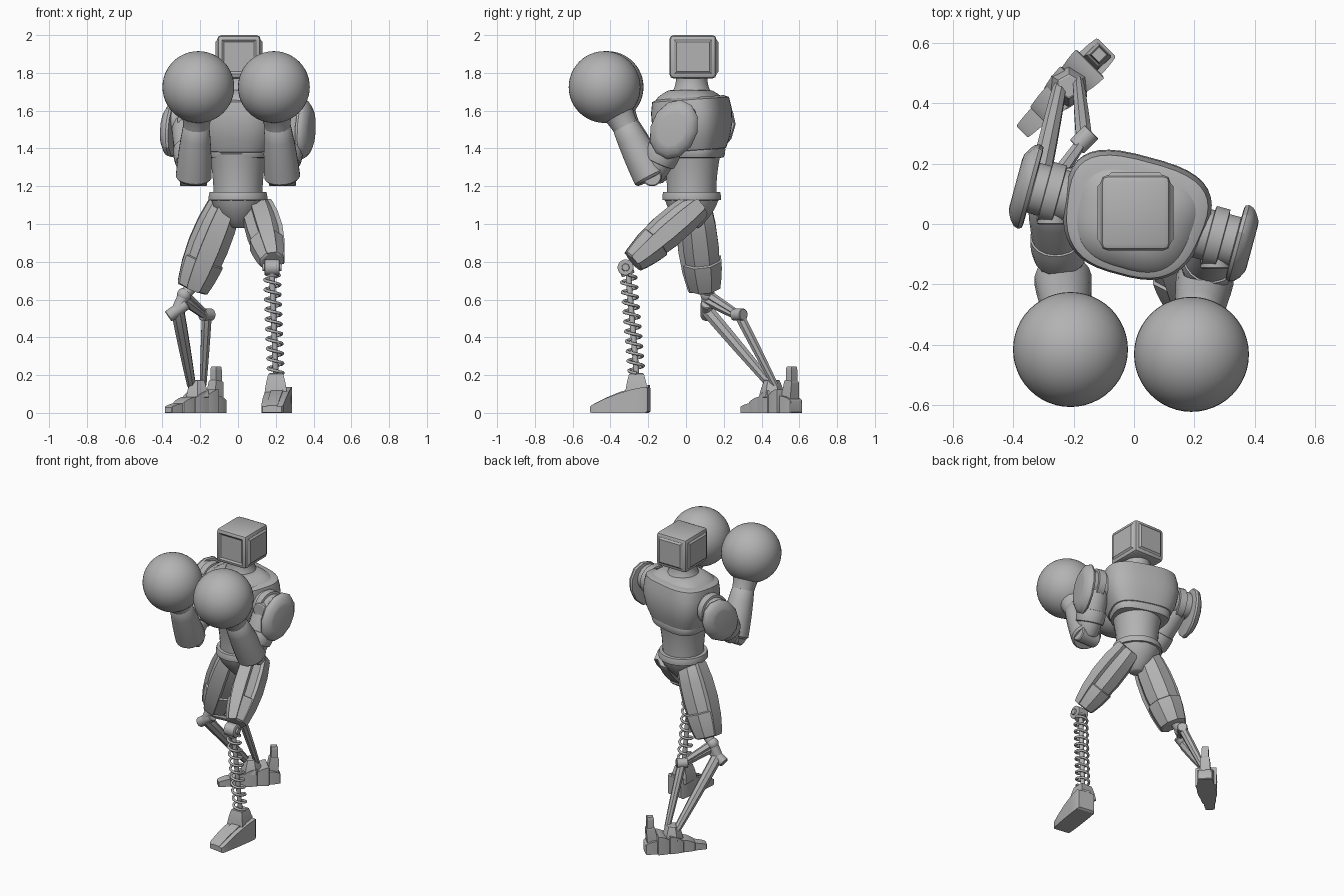
import bpy, bmesh
from math import pi, sin, cos, radians, copysign
from mathutils import Vector

cube = bpy.data.objects.get("Cube")
if cube:
    bpy.data.objects.remove(cube, do_unlink=True)

grey = bpy.data.materials.new("plain_grey")
grey.use_nodes = True
grey.diffuse_color = (0.45, 0.45, 0.45, 1)
for node in grey.node_tree.nodes:
    if node.type == 'BSDF_PRINCIPLED':
        node.inputs["Base Color"].default_value = grey.diffuse_color

RIGHT, BACK, UP = Vector((1, 0, 0)), Vector((0, 1, 0)), Vector((0, 0, 1))


def point(x, y, z):
    return Vector((x, y, z))


def finish(name, bm):
    bmesh.ops.recalc_face_normals(bm, faces=bm.faces)
    mesh = bpy.data.meshes.new(name)
    bm.to_mesh(mesh)
    bm.free()
    mesh.materials.append(grey)
    for polygon in mesh.polygons:
        polygon.use_smooth = True
    mesh.set_sharp_from_angle(angle=radians(32))
    bpy.context.collection.objects.link(bpy.data.objects.new(name, mesh))


def radius(radii, t):
    """Smooth radius through the start, middle and end values."""
    start, middle, end = radii
    return start + (end - start) * t + 4 * t * (1 - t) * (middle - (start + end) / 2)


def limb(name, a, b, radii, depths=None, sides=8, size=(1, 1), shift=(0, 0),
         hint=None, power=2, taper=0):
    """Chamfered solid from a to b; size and shift are in units of its radius."""
    axis = (b - a).normalized()
    hint = hint or (UP if abs(axis.x) > 0.9 else RIGHT)
    across = (hint - axis * hint.dot(axis)).normalized()
    outward = axis.cross(across)
    bm = bmesh.new()
    rings = []
    for t in (0, 0.04, 0.25, 0.5, 0.75, 0.96, 1):
        wide, deep = radius(radii, t), radius(depths or radii, t)
        scale = (0.88 if t in (0, 1) else 1) / cos(pi / sides)
        centre = a.lerp(b, t) + across * wide * shift[0] + outward * deep * shift[1]
        ring = []
        for i in range(sides):
            angle = 2 * pi * (i + 0.5) / sides
            u, v = (copysign(abs(c) ** (2 / power), c) * scale for c in (cos(angle), sin(angle)))
            u *= 1 + taper * v
            offset = across * u * wide * size[0] + outward * v * deep * size[1]
            ring.append(bm.verts.new(centre + offset))
        rings.append(ring)
    for lower, upper in zip(rings, rings[1:]):
        for i in range(sides):
            j = (i + 1) % sides
            bm.faces.new((lower[i], lower[j], upper[j], upper[i]))
    bm.faces.new(rings[0])
    bm.faces.new(rings[-1])
    finish(name, bm)


def rod(name, a, b, thickness):
    limb(name, a, b, [thickness] * 3, sides=20)


def pin(name, centre, half_length, thickness):
    rod(name, centre - half_length, centre + half_length, thickness)


def ball(name, centre, size):
    bm = bmesh.new()
    bmesh.ops.create_uvsphere(bm, u_segments=48, v_segments=24, radius=size)
    bmesh.ops.translate(bm, verts=bm.verts, vec=centre)
    finish(name, bm)


# Head: bevelled box with a recessed face and raised side and back panels
bm = bmesh.new()
bmesh.ops.create_cube(bm, size=0.23)
bmesh.ops.scale(bm, verts=bm.verts, vec=RIGHT + BACK * 1.08 + UP)
bmesh.ops.translate(bm, verts=bm.verts, vec=point(0.005, 0.037, 1.885))
bmesh.ops.bevel(bm, geom=bm.edges[:], offset=0.022, segments=2, affect='EDGES', profile=0.5)
for face in sorted(bm.faces, key=lambda f: -f.calc_area())[:6]:
    if abs(face.normal.z) < 0.5:
        depth = -0.008 if face.normal.y < -0.5 else 0.01
        bmesh.ops.inset_individual(bm, faces=[face], thickness=0.004, depth=0)
        bmesh.ops.inset_individual(bm, faces=[face], thickness=0.016, depth=depth)
finish("head", bm)

# Torso: the chest is turned towards the right arm and leans forward
turn = (RIGHT - BACK * 0.27).normalized()
spine = point(0, 0.03, 0)
lean = BACK * 0.01
chest_style = dict(sides=40, size=(1, 0.84), hint=turn, power=2.9, taper=0.12)
limb("neck", spine + UP * 1.66, spine + UP * 1.79, (0.13, 0.09, 0.085), sides=24)
limb("collar", spine - lean + UP * 1.63, spine - lean + UP * 1.71, (0.21, 0.19, 0.12), **chest_style)
limb("chest", spine + lean + UP * 1.38, spine - lean + UP * 1.67, (0.182, 0.235, 0.222), **chest_style)
limb("chest_hem", spine + lean + UP * 1.35, spine + lean + UP * 1.41, (0.172, 0.182, 0.18), **chest_style)
limb("abdomen", spine + UP * 1.14, spine + UP * 1.38, (0.13, 0.135, 0.155), sides=32)
limb("belt", spine + UP * 1.125, spine + UP * 1.17, (0.155, 0.155, 0.15), sides=32)
limb("pelvis", spine + UP * 1.14, spine + UP * 0.98, (0.145, 0.11, 0.04), sides=12)

# Arms: raised guard, with shoulder drums, shell pads and ball gloves
for side, sign in (("right", -1), ("left", 1)):
    axis = turn * sign
    shoulder = spine + axis * 0.28 + UP * 1.55
    elbow = point(sign * 0.235, -0.18, 1.25)
    glove = point(sign * 0.2 - 0.01, -0.423 - sign * 0.008, 1.725)
    pad = shoulder + axis * 0.09 - UP * 0.05
    ball(side + "_glove", glove, 0.19)
    pin(side + "_shoulder_drum", shoulder, axis * 0.07, 0.085)
    pin(side + "_shoulder_ring", shoulder, axis * 0.025, 0.1)
    rod(side + "_shoulder_disc", shoulder, shoulder - BACK * 0.105, 0.05)
    limb(side + "_upper_arm", shoulder, elbow, (0.08, 0.085, 0.06), sides=20)
    limb(side + "_upper_arm_band", shoulder.lerp(elbow, 0.5), shoulder.lerp(elbow, 0.75),
         (0.09, 0.092, 0.085), sides=20)
    limb(side + "_arm_pad", pad - axis * 0.025, pad + axis * 0.035, (0.15, 0.152, 0.1),
         sides=12, size=(1, 0.78), hint=shoulder - elbow)
    pin(side + "_elbow", elbow, RIGHT * 0.072, 0.05)
    limb(side + "_forearm", elbow - UP * 0.01, elbow.lerp(glove, 0.58), (0.095, 0.086, 0.068), sides=20)
    limb(side + "_cuff", elbow.lerp(glove, 0.55), elbow.lerp(glove, 0.75),
         (0.068, 0.075, 0.09), sides=16)


def thigh(side, sign, hip, knee, radii):
    limb(side + "_thigh", hip, knee, radii)
    limb(side + "_thigh_outer_strip", hip, knee, radii, sides=4, size=(0.2, 0.5), shift=(sign, 0))
    limb(side + "_thigh_front_strip", hip, knee, radii, sides=4, size=(0.5, 0.2), shift=(0, 1))
    guard = [radius(radii, t) * 1.1 for t in (0.65, 0.8, 1)]
    limb(side + "_knee_guard", hip.lerp(knee, 0.65), knee, guard)


thigh("left", 1, point(0.09, 0.07, 1.1), point(0.18, -0.28, 0.8), (0.07, 0.085, 0.055))
thigh("right", -1, point(-0.06, 0.05, 1.1), point(-0.24, 0.1, 0.655), (0.08, 0.098, 0.072))

# Left lower leg: knee joint, inner rod and coil spring
joint = point(0.18, -0.32, 0.77)
top, bottom = joint - UP * 0.04 + BACK * 0.015, point(0.2, -0.262, 0.21)
pin("left_knee_pin", joint, RIGHT * 0.04, 0.042)
pin("left_knee_pin_cap", joint, RIGHT * 0.05, 0.02)
rod("left_spring_mount", joint, top, 0.036)
rod("left_spring_rod", top, bottom, 0.015)
curve = bpy.data.curves.new("left_spring", 'CURVE')
curve.dimensions = '3D'
curve.bevel_depth = 0.008
curve.bevel_resolution = 2
curve.use_fill_caps = True
turns, per_turn = 10, 16
coil = curve.splines.new('POLY')
coil.points.add(turns * per_turn)
for i, knot in enumerate(coil.points):
    angle = 2 * pi * i / per_turn
    centre = top.lerp(bottom, i / (turns * per_turn))
    knot.co = (*(centre + (RIGHT * cos(angle) + BACK * sin(angle)) * 0.04), 1)
curve.materials.append(grey)
bpy.context.collection.objects.link(bpy.data.objects.new("left_spring", curve))

# Left foot: wedge shoe, ankle block and instep plate
heel, toe = point(0.225, -0.195, 0), point(0.18, -0.5, 0)
wedge = dict(radii=(0.062, 0.064, 0.058), depths=(0.07, 0.052, 0.018), sides=4)
limb("left_foot", heel, toe, shift=(0, 1), **wedge)
limb("left_instep_plate", heel, toe, size=(0.5, 0.12), shift=(0, 2), **wedge)
limb("left_ankle", bottom - UP * 0.11, bottom, (0.06, 0.052, 0.038), sides=4)

# Right lower leg: two slim struts joined by a pair of cross links
knee_ball = point(-0.285, 0.115, 0.625)
outer, inner = point(-0.32, 0.11, 0.545), point(-0.165, 0.28, 0.52)
ankle = point(-0.215, 0.455, 0.14)
ball("right_knee_ball", knee_ball, 0.038)
rod("right_knee_stem", knee_ball + RIGHT * 0.05 + UP * 0.05, knee_ball, 0.03)
rod("right_knee_link", knee_ball, outer, 0.032)
pin("right_outer_hinge", outer, (RIGHT + UP * 0.7) * 0.05, 0.032)
pin("right_inner_hinge", inner, (RIGHT + BACK) * 0.025, 0.032)
for name, drop in (("upper", 0), ("lower", 0.03)):
    limb("right_cross_link_" + name, knee_ball - UP * drop, inner - UP * drop / 2,
         (0.024, 0.02, 0.016), sides=6)
limb("right_outer_strut", outer, ankle - RIGHT * 0.03, (0.034, 0.03, 0.022))
limb("right_inner_strut", inner, ankle + RIGHT * 0.03 + BACK * 0.02, (0.026, 0.023, 0.017))

# Right foot: overlapping plates that fall away from the ankle, and a heel fin
ahead = -(RIGHT + BACK).normalized()
middle = point(-0.225, 0.45, 0)
for i, name in enumerate(("heel", "rear", "middle", "fore", "toe")):
    start = middle + ahead * (i * 0.075 - 0.19)
    away = abs(i - 1.4)
    width = 0.07 - 0.014 * away
    height = 0.066 - 0.016 * away
    slope = (0.75, 1, 1) if i < 1 else (1.05, 0.95, 0.65)
    limb("right_foot_" + name, start, start + ahead * 0.095, [width * s ** 0.5 for s in slope],
         [height * s for s in slope], sides=4, shift=(0, 1))
limb("right_ankle", ankle - UP * 0.06, ankle + UP * 0.035, (0.06, 0.05, 0.034), sides=6)
fin = middle - ahead * 0.14 + UP * 0.05
bend = fin + UP * 0.12 - ahead * 0.015
limb("right_heel_fin", fin, bend, (0.034, 0.032, 0.027), sides=4, hint=RIGHT - BACK)
limb("right_heel_fin_tip", bend - UP * 0.02, bend + UP * 0.075, (0.022, 0.022, 0.02), sides=4,
     hint=RIGHT - BACK)
